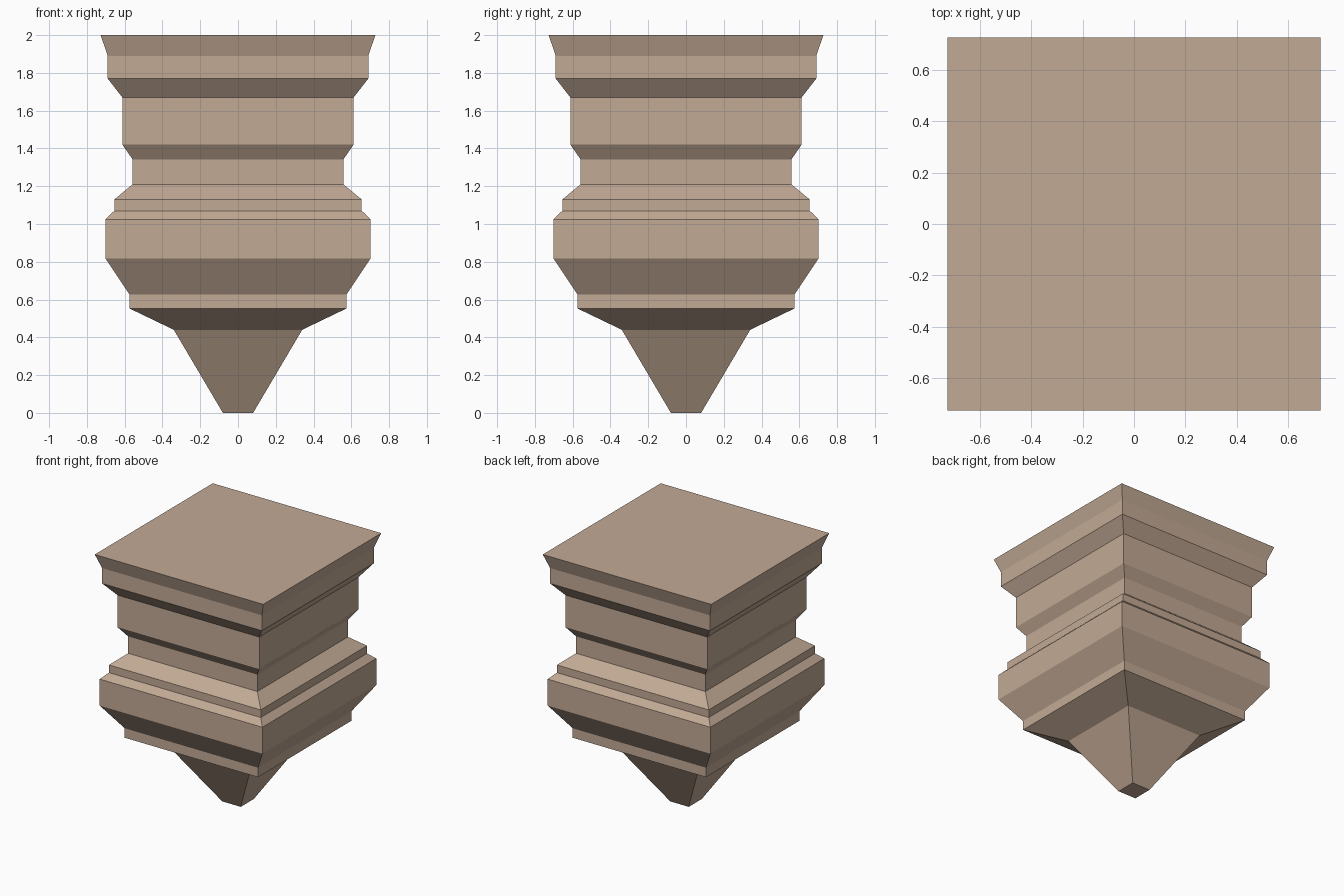
import bpy, bmesh

if "Cube" in bpy.data.objects:
    bpy.data.objects.remove(bpy.data.objects["Cube"])

# Moulding profile from the bottom tip to the top: (half width, height)
PROFILE = [
    (0.08, 0.0), (0.34, 0.44),                    # tapered tip
    (0.575, 0.553), (0.575, 0.627),               # lower band
    (0.702, 0.818), (0.702, 1.025),               # wide belly
    (0.655, 1.07), (0.655, 1.13),                 # small step
    (0.558, 1.21), (0.558, 1.342),                # neck
    (0.612, 1.42), (0.612, 1.67),                 # upper block
    (0.69, 1.77), (0.69, 1.89), (0.727, 2.0),     # flared cap
]
CORNERS = [(-1, -1), (1, -1), (1, 1), (-1, 1)]

# Sweep the profile around a square
bm = bmesh.new()
rings = [[bm.verts.new((sx * r, sy * r, z)) for sx, sy in CORNERS] for r, z in PROFILE]
for low, high in zip(rings, rings[1:]):
    for i in range(4):
        j = (i + 1) % 4
        bm.faces.new((low[i], low[j], high[j], high[i]))

# Close the tip and the top
bm.faces.new(rings[0][::-1])
bm.faces.new(rings[-1])
bmesh.ops.recalc_face_normals(bm, faces=bm.faces)

mesh = bpy.data.meshes.new("stone_corbel")
bm.to_mesh(mesh)
bm.free()

# Tan stone
stone = bpy.data.materials.new("tan_stone")
stone.diffuse_color = (0.54, 0.40, 0.30, 1)
stone.use_nodes = True
stone.node_tree.nodes["Principled BSDF"].inputs["Base Color"].default_value = stone.diffuse_color
mesh.materials.append(stone)

corbel = bpy.data.objects.new("stone_corbel", mesh)
bpy.context.collection.objects.link(corbel)
